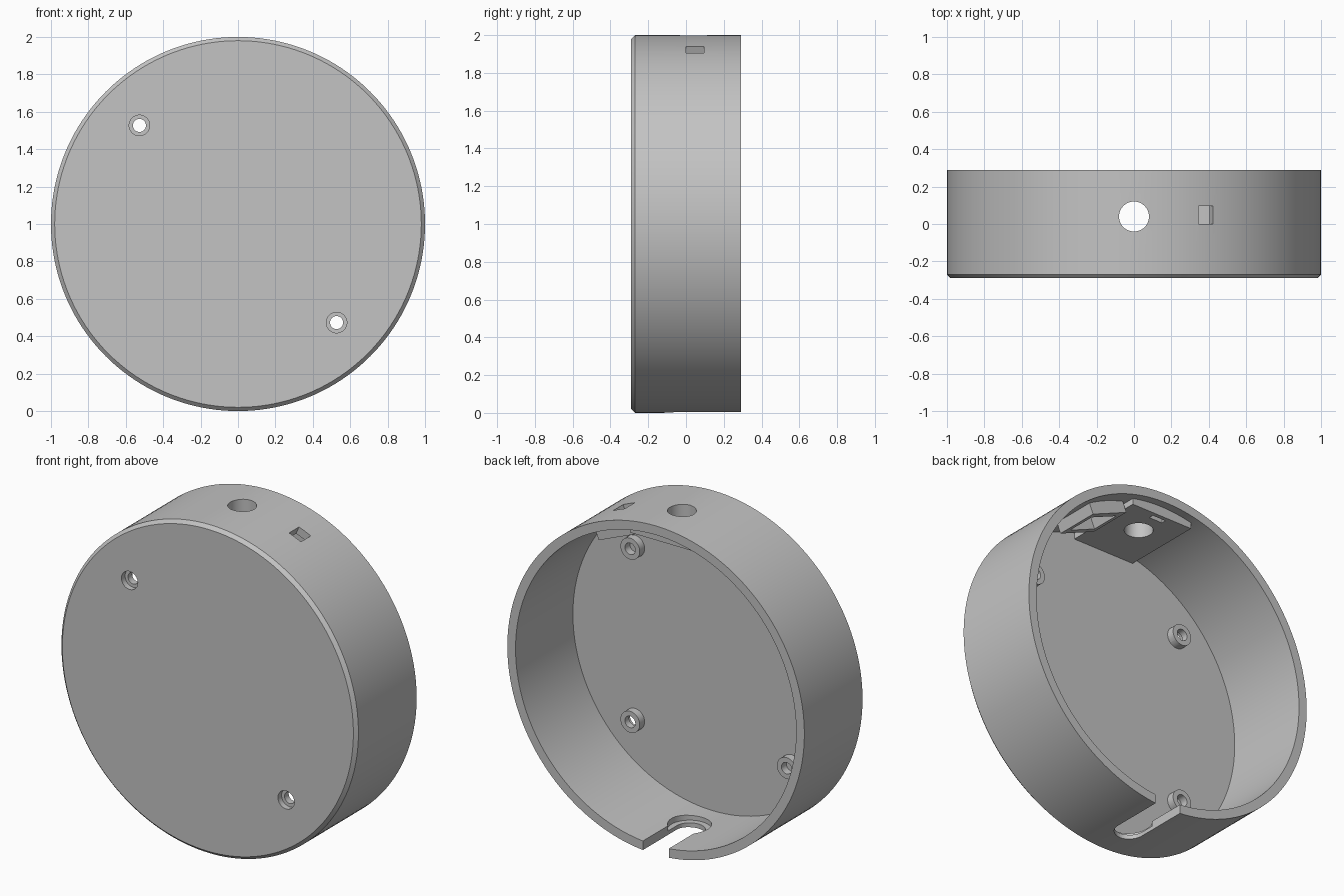
import bpy, bmesh, math
from mathutils import Matrix, Vector

cube = bpy.data.objects.get("Cube")
if cube:
    bpy.data.objects.remove(cube, do_unlink=True)

CENTRE = Vector((0, 0, 1))
INNER, FLOOR, FRONT, BACK = 0.945, -0.262, -0.29, 0.29

grey = bpy.data.materials.new("plain_grey")
grey.use_nodes = True
grey.diffuse_color = (0.55, 0.55, 0.55, 1)
grey.node_tree.nodes["Principled BSDF"].inputs["Base Color"].default_value = grey.diffuse_color


def finish(bm, name):
    bmesh.ops.recalc_face_normals(bm, faces=bm.faces)
    mesh = bpy.data.meshes.new(name)
    bm.to_mesh(mesh)
    bm.free()
    mesh.materials.append(grey)
    ob = bpy.data.objects.new(name, mesh)
    bpy.context.collection.objects.link(ob)
    return ob


def lathe(name, profile, segments):
    """Revolve (radius, y) points around the housing axis."""
    bm = bmesh.new()
    verts = [bm.verts.new((r, y, 1)) for r, y in profile]
    edges = [bm.edges.new(pair) for pair in zip(verts, verts[1:])]
    bmesh.ops.spin(bm, geom=verts + edges, cent=CENTRE, axis=(0, 1, 0),
                   angle=math.tau, steps=segments)
    bmesh.ops.remove_doubles(bm, verts=bm.verts, dist=1e-5)
    return finish(bm, name)


def cylinder(name, start, end, radius, segments=40):
    start, end = Vector(start), Vector(end)
    axis = end - start
    turn = axis.to_track_quat('Z', 'Y').to_matrix().to_4x4()
    bm = bmesh.new()
    bmesh.ops.create_cone(bm, cap_ends=True, segments=segments, radius1=radius,
                          radius2=radius, depth=axis.length,
                          matrix=Matrix.Translation((start + end) / 2) @ turn)
    return finish(bm, name)


def box(name, low, high, tilt=0):
    """Box between two corners, turned by tilt around the housing axis."""
    low, high = Vector(low), Vector(high)
    bm = bmesh.new()
    bmesh.ops.create_cube(bm, size=1)
    bmesh.ops.scale(bm, vec=high - low, verts=bm.verts)
    bmesh.ops.translate(bm, vec=(low + high) / 2, verts=bm.verts)
    bmesh.ops.rotate(bm, cent=CENTRE, matrix=Matrix.Rotation(tilt, 3, 'Y'), verts=bm.verts)
    return finish(bm, name)


def combine(target, tool, operation):
    mod = target.modifiers.new(tool.name, 'BOOLEAN')
    mod.operation, mod.object, mod.solver = operation, tool, 'EXACT'
    bpy.context.view_layer.objects.active = target
    bpy.ops.object.modifier_apply(modifier=mod.name)
    bpy.data.objects.remove(tool, do_unlink=True)


# Round tray, open at the back, chamfered around the front
housing = lathe("housing", [(0, FRONT), (0.98, FRONT), (1, -0.27), (1, BACK),
                            (INNER, BACK), (INNER, FLOOR), (0, FLOOR)], 160)

added, cut = [], []

# Four screw bosses; one diagonal pair is drilled through and counterbored
for sx in (-1, 1):
    for sz in (-1, 1):
        x, z = 0.527 * sx, 1 + 0.527 * sz
        through = sx != sz
        added.append(cylinder("boss", (x, -0.275, z), (x, -0.215, z), 0.065))
        deep = -0.35 if through else FLOOR
        cut.append(cylinder("boss_hole", (x, deep, z), (x, -0.15, z), 0.035))
        if through:
            cut.append(cylinder("counterbore", (x, -0.35, z), (x, -0.255, z), 0.055))

# Flat pad inside the top, with round opening and latch pocket
added.append(box("top_pad", (-0.21, -0.275, 1.885), (0.21, 0.24, 1.96)))
cut.append(cylinder("top_hole", (0, 0.04, 1.8), (0, 0.04, 2.1), 0.08, 64))
cut.append(box("latch_pocket", (-0.045, 0.185, 1.8), (0.045, 0.215, 1.93)))

# Switch frame on the inner wall, with its slot through the rim
tilt = math.radians(22.6)
added.append(box("switch_frame", (-0.13, -0.09, 1.87), (0.13, 0.19, 1.96), tilt))
cut.append(box("switch_pocket", (-0.095, -0.045, 1.8), (0.095, 0.14, 1.95), tilt))
cut.append(box("switch_slot", (-0.043, 0, 1.8), (0.043, 0.095, 2.1), tilt))

# Cable notch at the bottom: round end, open to the back, wider seat inside
cut.append(cylinder("notch_end", (0, -0.035, -0.1), (0, -0.035, 0.15), 0.087, 64))
cut.append(box("notch_channel", (-0.087, -0.035, -0.1), (0.087, 0.4, 0.15)))
cut.append(cylinder("notch_seat", (0, -0.035, 0.028), (0, -0.035, 0.15), 0.122, 64))

for part in added:
    combine(housing, part, 'UNION')
for part in cut:
    combine(housing, part, 'DIFFERENCE')

# Smooth round walls with crisp edges
bpy.ops.object.select_all(action='DESELECT')
housing.select_set(True)
bpy.context.view_layer.objects.active = housing
bpy.ops.object.shade_smooth_by_angle(angle=math.radians(15))
